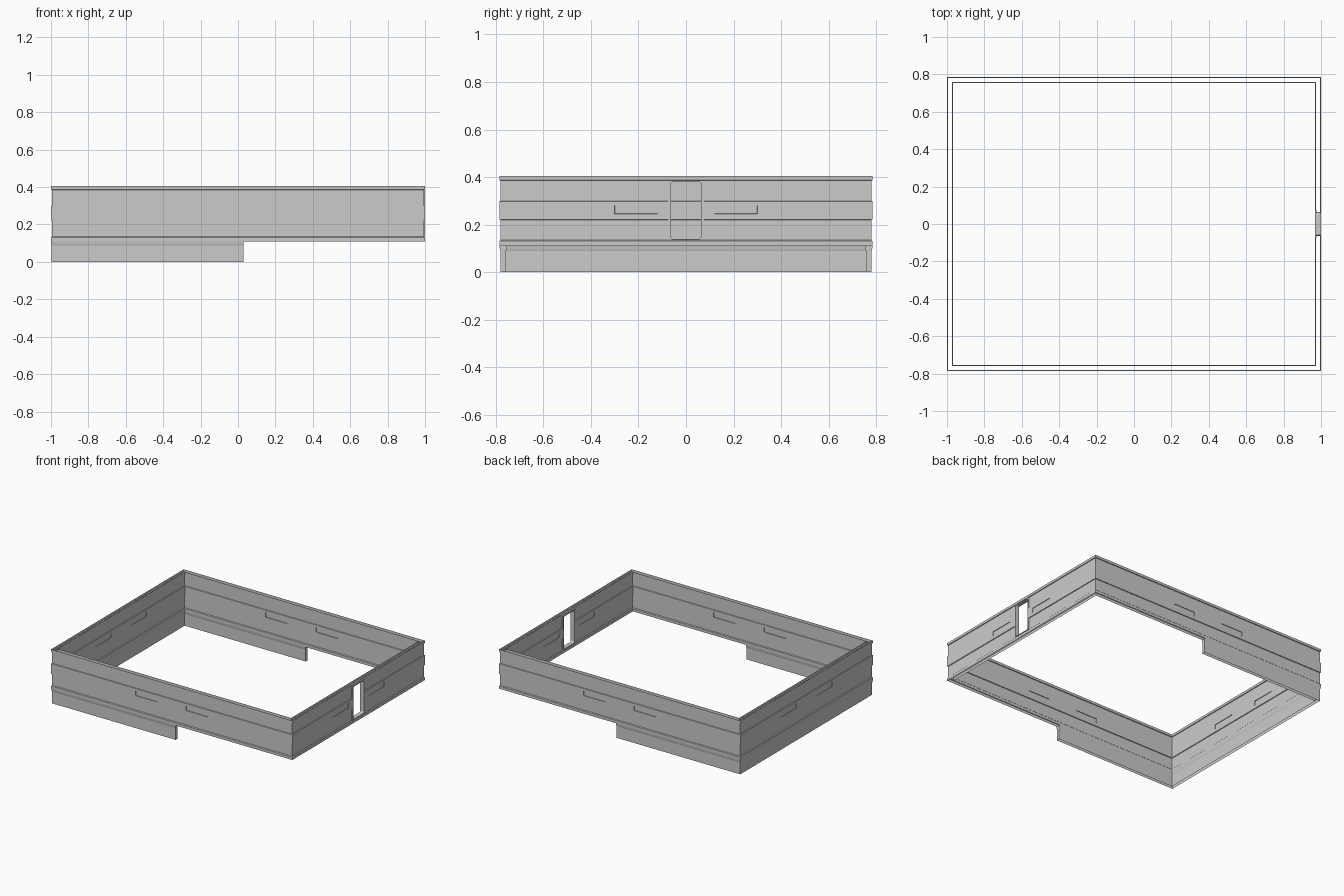
import bpy, bmesh, math
from mathutils import Vector

if "Cube" in bpy.data.objects:
    bpy.data.objects.remove(bpy.data.objects["Cube"])

X, Y = 1.0, 0.785          # outer half sizes
END = 0.03                 # where the skirt stops
DOOR_W, DOOR_Z0, DOOR_Z1 = 0.075, 0.135, 0.385
SLOT = (0.12, 0.30)
SLOT_Z = (0.245, 0.28)


def finish(name, bm):
    me = bpy.data.meshes.new(name)
    bm.to_mesh(me)
    bm.free()
    ob = bpy.data.objects.new(name, me)
    bpy.context.collection.objects.link(ob)
    return ob


def inset_point(p, o):
    """Move a path corner towards the middle; skirt ends keep their x."""
    x = p[0] if p[0] == END else p[0] - math.copysign(o, p[0])
    return x, p[1] - math.copysign(o, p[1])


def sweep(path, profile, closed, flip=False):
    """Sweep a bottom-to-top (inset, z) profile round a plan path."""
    bm = bmesh.new()
    cols = [[bm.verts.new((*inset_point(p, o), z)) for o, z in profile] for p in path]
    n = len(path)
    for i in range(n if closed else n - 1):
        a, b = cols[i], cols[(i + 1) % n]
        for j in range(len(profile) - 1):
            f = [a[j], b[j], b[j + 1], a[j + 1]]
            bm.faces.new(f[::-1] if flip else f)
    return bm, cols


def cut_openings(bm):
    """Remove the doorway and press the shallow slots into the middle band."""
    cuts = [((s * v, 0, 0), (1, 0, 0)) for s in (-1, 1) for v in SLOT]
    cuts += [((0, s * v, 0), (0, 1, 0)) for s in (-1, 1) for v in (*SLOT, DOOR_W)]
    cuts += [((0, 0, z), (0, 0, 1)) for z in SLOT_Z]
    for co, no in cuts:
        bmesh.ops.bisect_plane(bm, geom=bm.verts[:] + bm.edges[:] + bm.faces[:],
                               plane_co=co, plane_no=no)
    door, slots = [], []
    for f in bm.faces:
        c = f.calc_center_median()
        if c.x > 0.9 and abs(c.y) < DOOR_W and DOOR_Z0 + .001 < c.z < DOOR_Z1 - .001:
            door.append(f)
        along = abs(c.x) if abs(c.y) > 0.7 else abs(c.y)
        if SLOT_Z[0] < c.z < SLOT_Z[1] and SLOT[0] < along < SLOT[1]:
            slots.append(f)
    bmesh.ops.inset_individual(bm, faces=slots, thickness=0.001, depth=-0.004)
    bmesh.ops.delete(bm, geom=door, context='FACES')


# Banded hollow wall: outer and inner shells
rect = [(X, -Y), (X, Y), (-X, Y), (-X, -Y)]
bands = [(0, .11), (0, .13), (.005, .135), (.005, .22), (0, .222), (0, .298),
         (.005, .30), (.005, .385), (0, .387), (0, .405)]
for name, prof, flip in (("outer_wall", bands, False),
                         ("inner_wall", [(.031 - o, z) for o, z in bands], True)):
    bm, _ = sweep(rect, prof, True, flip)
    cut_openings(bm)
    finish(name, bm)

# Lower skirt on the left half, open at the right
u_path = [(END, Y), (-X, Y), (-X, -Y), (END, -Y)]
skirt_out = [(.004, 0), (.004, .088), (.002, .095), (0, .11)]
skirt_in = [(.027, 0), (.027, .088), (.029, .095), (.031, .11)]
for name, prof, flip in (("skirt_outer", skirt_out, False), ("skirt_inner", skirt_in, True)):
    bm, _ = sweep(u_path, prof, False, flip)
    finish(name, bm)

# Skirt end caps
bm = bmesh.new()
for s in (-1, 1):
    loop = skirt_in + skirt_out[::-1]
    f = bm.faces.new([bm.verts.new((END, s * (Y - o), z)) for o, z in loop])
    f.normal_update()
    if f.normal.x < 0:
        f.normal_flip()
finish("skirt_ends", bm)


# Door frame with a rounded opening through both shells
def rounded(bm, x, inset, r, seg=4):
    w, z0, z1 = DOOR_W - inset, DOOR_Z0 + inset * .3, DOOR_Z1 - inset * .3
    out = []
    for k, (sy, sz) in enumerate(((1, 1), (-1, 1), (-1, -1), (1, -1))):
        cy, cz = sy * (w - r), (z1 - r if sz > 0 else z0 + r)
        for i in range(seg + 1):
            a = math.pi / 2 * (k + i / seg)
            out.append(bm.verts.new((x, cy + r * math.cos(a), cz + r * math.sin(a))))
    return out


bm = bmesh.new()
rings = [rounded(bm, x, i, r) for x, i, r in
         ((.994, 0, .001), (1, 0, .001), (1, .012, .012),
          (.969, .012, .012), (.969, 0, .001), (.975, 0, .001))]
for a, b in zip(rings, rings[1:]):
    for i in range(len(a)):
        j = (i + 1) % len(a)
        bm.faces.new((a[i], a[j], b[j], b[i]))
finish("door_frame", bm)
